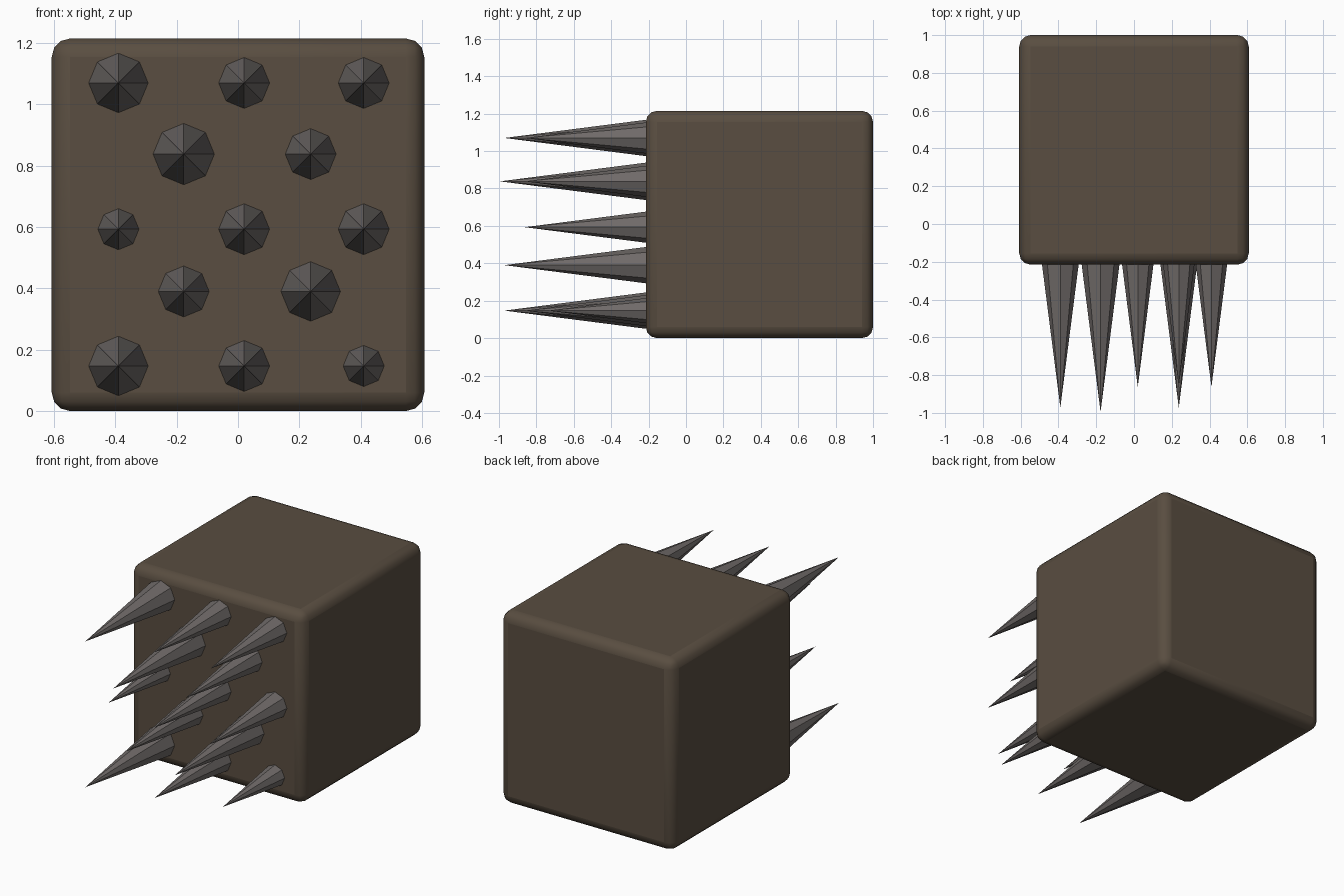
import bpy
import bmesh
from math import pi, radians
from mathutils import Matrix

if "Cube" in bpy.data.objects:
    bpy.data.objects.remove(bpy.data.objects["Cube"])


def material(name, rgb):
    m = bpy.data.materials.new(name)
    m.diffuse_color = (*rgb, 1)
    m.use_nodes = True
    m.node_tree.nodes["Principled BSDF"].inputs["Base Color"].default_value = m.diffuse_color
    return m


block_mat = material("dark_brown", (0.10, 0.075, 0.052))
spike_mat = material("dull_iron", (0.16, 0.145, 0.14))
FACE_Y, SIDE = -0.215, 1.215

# Rounded block
bpy.ops.mesh.primitive_cube_add(size=1, location=(0, FACE_Y + SIDE / 2, SIDE / 2))
block = bpy.context.object
block.name = "block"
block.scale = (SIDE, SIDE, SIDE)
bpy.ops.object.transform_apply(location=False, rotation=False, scale=True)
bevel = block.modifiers.new("rounded_edges", "BEVEL")
bevel.width = 0.06
bevel.segments = 3
block.data.materials.append(block_mat)
bpy.ops.object.shade_smooth_by_angle(angle=radians(40))

# Spikes in staggered rows: x, z, radius at the face (length follows radius)
L, M, S = 0.097, 0.083, 0.067
spikes = [
    (-0.39, 1.07, L), (0.02, 1.07, M), (0.41, 1.07, M),
    (-0.177, 0.838, 0.1), (0.237, 0.838, M),
    (-0.39, 0.593, S), (0.02, 0.593, M), (0.41, 0.593, M),
    (-0.177, 0.39, M), (0.237, 0.39, L),
    (-0.39, 0.147, L), (0.02, 0.147, M), (0.41, 0.147, S),
]
for i, (x, z, r) in enumerate(spikes, 1):
    length = r * 7.8
    bm = bmesh.new()
    bmesh.ops.create_cone(
        bm, cap_ends=True, segments=8, radius1=r, radius2=0, depth=length,
        matrix=Matrix.Translation((x, FACE_Y - length / 2, z)) @ Matrix.Rotation(pi / 2, 4, "X"))
    bmesh.ops.remove_doubles(bm, verts=bm.verts, dist=1e-5)
    mesh = bpy.data.meshes.new(f"spike_{i}")
    bm.to_mesh(mesh)
    bm.free()
    mesh.materials.append(spike_mat)
    bpy.context.collection.objects.link(bpy.data.objects.new(f"spike_{i}", mesh))
